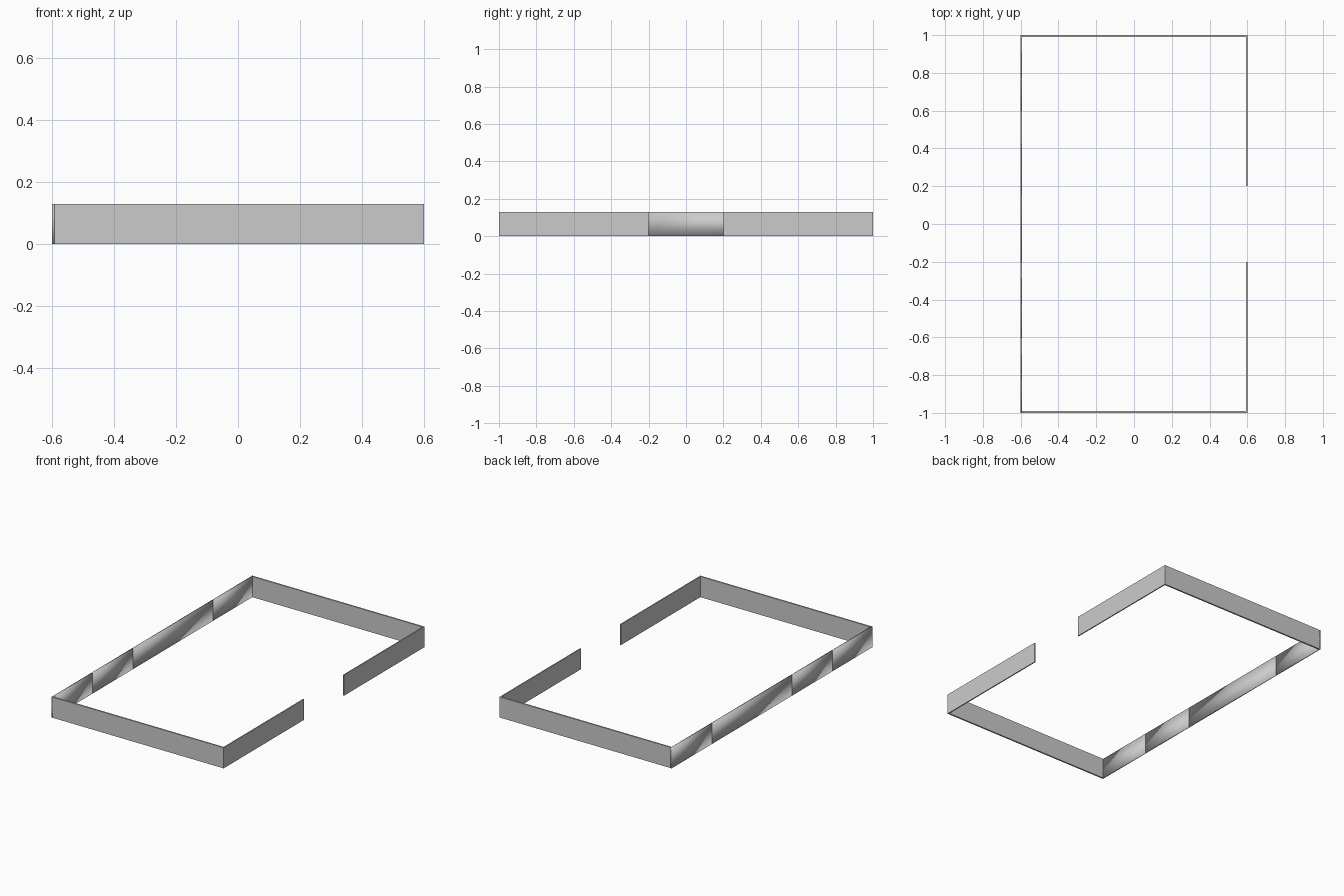
import bpy

if "Cube" in bpy.data.objects:
    bpy.data.objects.remove(bpy.data.objects["Cube"])

H = 0.13      # wall height
T = 0.007     # side wall thickness
E = 0.01      # end wall thickness

grey = bpy.data.materials.new("plain grey")
grey.diffuse_color = (0.6, 0.6, 0.6, 1)
grey.use_nodes = True
grey.node_tree.nodes["Principled BSDF"].inputs["Base Color"].default_value = grey.diffuse_color


def wall(name, x0, x1, y0, y1, smooth=False):
    """Box-shaped wall standing on the floor."""
    bpy.ops.mesh.primitive_cube_add(size=1, location=((x0 + x1) / 2, (y0 + y1) / 2, H / 2))
    ob = bpy.context.object
    ob.name = name
    ob.scale = (x1 - x0, y1 - y0, H)
    bpy.ops.object.transform_apply(location=False, rotation=False, scale=True)
    ob.data.materials.append(grey)
    if smooth:
        bpy.ops.object.shade_smooth()
    return ob


# End walls across the full width
wall("front_wall", -0.6 + T, 0.6, -1, -1 + E)
wall("back_wall", -0.6 + T, 0.6, 1 - E, 1)

# Right wall in two halves with a doorway gap
wall("right_wall_front", 0.6 - T, 0.6, -1 + E, -0.2)
wall("right_wall_back", 0.6 - T, 0.6, 0.2, 1 - E)

# Left wall made of soft-shaded panels
seams = [-1, -0.6, -0.2, 0.6, 1]
for i, (a, b) in enumerate(zip(seams, seams[1:])):
    wall(f"left_panel_{i + 1}", -0.6, -0.6 + T, a, b, smooth=True)
